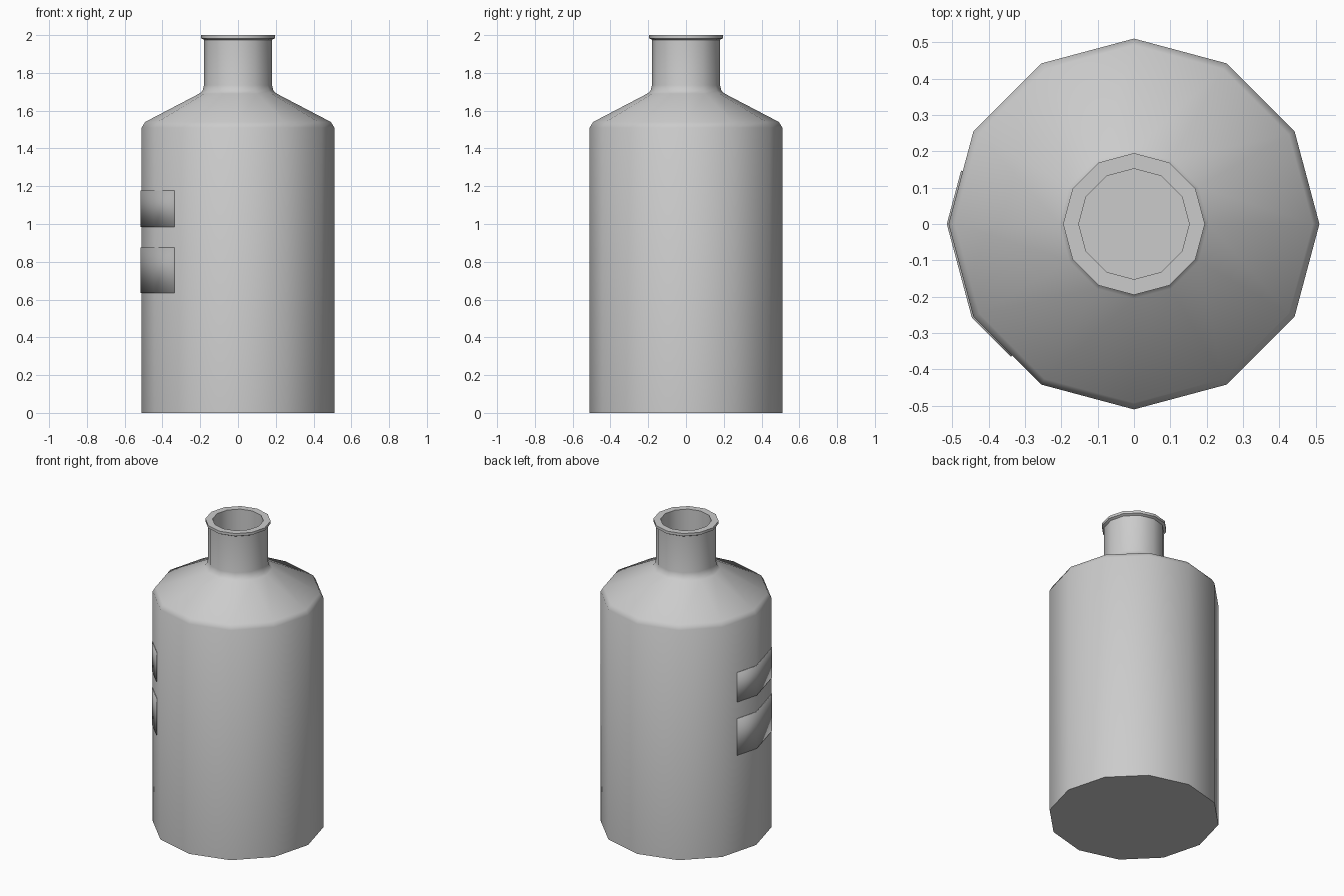
import bpy
import bmesh
from math import cos, sin, pi, radians
from mathutils import Vector

SIDES = 12
BODY_R = 0.51

cube = bpy.data.objects.get("Cube")
if cube:
    bpy.data.objects.remove(cube, do_unlink=True)


def make_material(name, value):
    mat = bpy.data.materials.new(name)
    mat.use_nodes = True
    colour = (value, value, value, 1.0)
    mat.diffuse_color = colour
    mat.node_tree.nodes["Principled BSDF"].inputs["Base Color"].default_value = colour
    return mat


def corner(index, radius, z):
    a = 2 * pi * index / SIDES
    return Vector((radius * cos(a), radius * sin(a), z))


def finish(name, bm, mat):
    mesh = bpy.data.meshes.new(name)
    bm.normal_update()
    bm.to_mesh(mesh)
    bm.free()
    mesh.materials.append(mat)
    obj = bpy.data.objects.new(name, mesh)
    bpy.context.collection.objects.link(obj)
    bpy.ops.object.select_all(action='DESELECT')
    obj.select_set(True)
    bpy.context.view_layer.objects.active = obj
    bpy.ops.object.shade_smooth_by_angle(angle=radians(40))
    return obj


def lathe(name, profile, mat):
    """Revolve a radius/height profile and cap both ends."""
    bm = bmesh.new()
    rings = [[bm.verts.new(corner(i, r, z)) for i in range(SIDES)] for r, z in profile]
    for low, high in zip(rings, rings[1:]):
        for i in range(SIDES):
            j = (i + 1) % SIDES
            bm.faces.new((low[i], low[j], high[j], high[i]))
    bm.faces.new(rings[0][::-1])
    bm.faces.new(rings[-1])
    return finish(name, bm, mat)


def label(name, bottom, top, mat):
    """Thin plate wrapped over one side facet and half of each neighbour."""
    r = BODY_R + 0.005
    ends = (corner(5, r, 0).lerp(corner(6, r, 0), 0.43),
            corner(7, r, 0).lerp(corner(8, r, 0), 0.57))
    path = [ends[0], corner(6, r, 0), corner(7, r, 0), ends[1]]
    bm = bmesh.new()
    columns = [[bm.verts.new((p.x, p.y, z)) for z in (bottom, top)] for p in path]
    for a, b in zip(columns, columns[1:]):
        bm.faces.new((a[0], b[0], b[1], a[1]))
    obj = finish(name, bm, mat)
    solid = obj.modifiers.new("Thickness", 'SOLIDIFY')
    solid.thickness = 0.006
    solid.offset = -1
    return obj


glass = make_material("light grey", 0.6)
paper = make_material("mid grey", 0.43)

# Body, bevelled shoulder, neck, lip and hollow mouth
lathe("bottle", [
    (BODY_R, 0.0), (BODY_R, 1.51), (0.492, 1.54),
    (0.205, 1.69), (0.188, 1.705), (0.18, 1.735),
    (0.18, 1.975), (0.195, 1.983), (0.195, 2.0),
    (0.152, 2.0), (0.152, 1.68),
], glass)

# Two labels on the side
label("lower_label", 0.635, 0.875, paper)
label("upper_label", 0.985, 1.178, paper)
